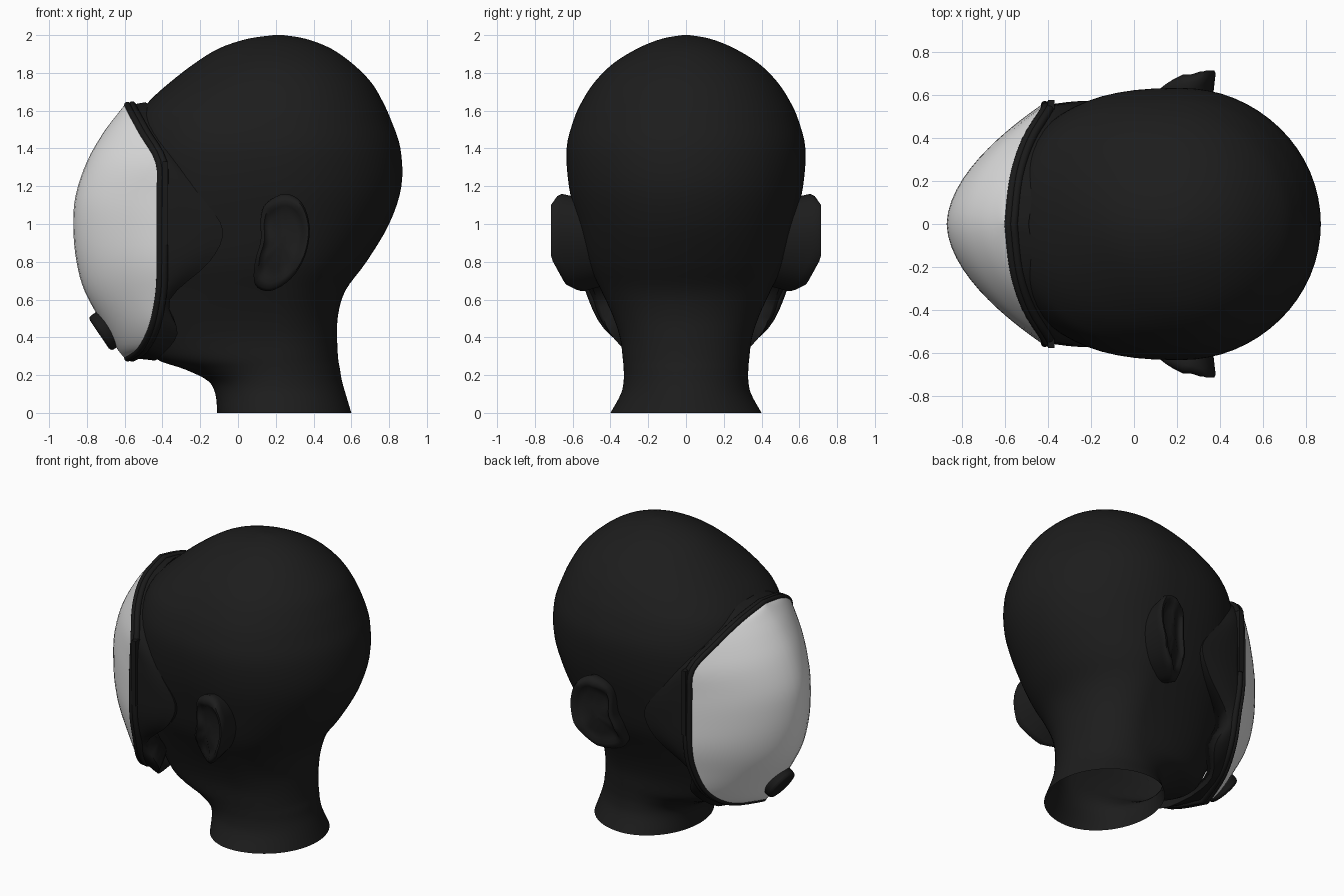
import bpy, bmesh, math
from mathutils import Vector

cube = bpy.data.objects.get("Cube")
if cube:
    bpy.data.objects.remove(cube)


def material(name, grey, roughness):
    mat = bpy.data.materials.new(name)
    mat.use_nodes = True
    colour = (grey, grey, grey, 1)
    mat.diffuse_color = colour
    shader = mat.node_tree.nodes["Principled BSDF"]
    shader.inputs["Base Color"].default_value = colour
    shader.inputs["Roughness"].default_value = roughness
    return mat


HEAD = material("matte black", 0.012, 0.6)
RUBBER = material("rubber black", 0.01, 0.6)
SHELL = material("pale grey", 0.78, 0.5)


def spline(points, steps, closed=False):
    """Smooth samples through control tuples of any size."""
    points = [Vector(p) for p in points]
    count = len(points)

    def control(i):
        return points[i % count] if closed else points[max(0, min(count - 1, i))]

    samples = []
    for i in range(count if closed else count - 1):
        a, b, c, d = (control(i + k) for k in (-1, 0, 1, 2))
        for step in range(steps):
            t = step / steps
            samples.append(b + (c - a) * (t / 2)
                           + (a * 2 - b * 5 + c * 4 - d) * (t * t / 2)
                           + (b * 3 - a - c * 3 + d) * (t ** 3 / 2))
    if not closed:
        samples.append(points[-1])
    return samples


def finish(obj, mat, angle=60):
    obj.data.materials.append(mat)
    bpy.ops.object.select_all(action="DESELECT")
    obj.select_set(True)
    bpy.context.view_layer.objects.active = obj
    bpy.ops.object.shade_smooth_by_angle(angle=math.radians(angle))
    return obj


def loft(name, rows, mat, closed=True, cap_end=False):
    """Skin a list of equally long point rows."""
    bm = bmesh.new()
    grid = [[bm.verts.new(p) for p in row] for row in rows]
    size = len(grid[0])
    for low, high in zip(grid, grid[1:]):
        for i in range(size if closed else size - 1):
            j = (i + 1) % size
            bm.faces.new((low[i], low[j], high[j], high[i]))
    if cap_end:
        bm.faces.new(grid[-1])
    bmesh.ops.remove_doubles(bm, verts=bm.verts, dist=0.0005)
    bmesh.ops.recalc_face_normals(bm, faces=bm.faces)
    mesh = bpy.data.meshes.new(name)
    bm.to_mesh(mesh)
    bm.free()
    obj = bpy.data.objects.new(name, mesh)
    bpy.context.collection.objects.link(obj)
    return finish(obj, mat)


# Head and neck: height, front x, back x, half width, front squareness
head_sections = [
    (0, -.11, .6, .4, 1), (.1, -.12, .57, .345, 1), (.17, -.16, .55, .33, 1),
    (.23, -.28, .54, .33, 1), (.29, -.44, .53, .335, .95),
    (.4, -.5, .525, .35, .85), (.52, -.53, .53, .39, .8),
    (.65, -.55, .57, .45, .8), (.8, -.57, .68, .52, .8), (1, -.58, .8, .575, .8),
    (1.2, -.58, .865, .62, .8), (1.4, -.57, .86, .632, .8),
    (1.55, -.54, .81, .595, .82), (1.65, -.47, .765, .55, .86),
    (1.75, -.36, .705, .485, .92), (1.85, -.23, .605, .385, 1),
    (1.93, -.1, .49, .255, 1), (1.98, .05, .36, .13, 1), (2, .19, .24, .02, 1)]
MIDDLE = 0.22
head_rows = []
for z, front, back, width, square in spline(head_sections, 4):
    ring = []
    for i in range(64):
        angle = math.tau * i / 64
        c, s = math.cos(angle), math.sin(angle)
        if c > 0:
            x, y = (back - MIDDLE) * c, width * s
        else:
            x = (front - MIDDLE) * abs(c) ** square
            y = width * math.copysign(abs(s) ** square, s)
        ring.append((MIDDLE + x, y, z))
    head_rows.append(ring)
loft("head", head_rows, HEAD, cap_end=True)

# Ears: an outline in x and z, flared outward toward the back
ear_outline = spline([
    (.12, 1.03), (.15, 1.11), (.25, 1.16), (.34, 1.11), (.38, .98), (.355, .83),
    (.28, .71), (.17, .645), (.09, .68), (.09, .8), (.12, .91)], 4, True)
ear_layers = [(.85, -.2), (.97, -.05), (1, -.015), (.95, 0), (.84, -.005),
              (.74, -.03), (.55, -.05), (.2, -.05)]


def ear_point(p, scale, depth, side):
    x = .24 + (p.x - .24) * scale
    z = .92 + (p.y - .92) * scale
    flare = max(0, min(1, (x - .07) / .16))
    y = .59 + .125 * flare + depth
    y -= .55 * max(0, .82 - z) + .7 * max(0, z - 1.1)
    return x, side * y, z


for side, label in ((1, "right"), (-1, "left")):
    rows = [[ear_point(p, scale, depth, side) for p in ear_outline]
            for scale, depth in ear_layers]
    # the model faces -x, so +y is its own right side
    loft(label + "_ear", rows, HEAD, cap_end=True)

# Mask edge from brow to chin: x, y, z, and centreline x of the visor
rim_half = spline([
    (-.6, 0, 1.63, -.6), (-.575, .22, 1.58, -.64), (-.52, .39, 1.48, -.715),
    (-.435, .53, 1.33, -.8), (-.43, .55, 1.15, -.86), (-.43, .555, .98, -.872),
    (-.43, .55, .8, -.855), (-.435, .51, .64, -.81), (-.47, .42, .46, -.71),
    (-.53, .25, .34, -.64), (-.6, 0, .29, -.6)], 4)
skirt_half = spline([
    (-.49, 0, 1.645), (-.46, .2, 1.61), (-.39, .41, 1.45), (-.3, .52, 1.3),
    (-.19, .56, 1.14), (-.08, .565, .97), (-.15, .545, .8), (-.36, .47, .6),
    (-.32, .4, .42), (-.42, .25, .29), (-.46, 0, .28)], 4)


def full_loop(half, shift=0):
    right = [Vector((p[0] + shift, p[1], p[2])) for p in half]
    left = [Vector((p.x, -p.y, p.z)) for p in right[-2:0:-1]]
    return right + left


# Visor: a dome bulging forward from the rim
visor_rows = []
for edge_x, edge_y, z, centre_x in rim_half:
    row = []
    for i in range(33):
        t = math.sin(math.pi * (i / 32 - .5))
        bulge = 1 - abs(t) ** 1.82
        row.append((edge_x + (centre_x - edge_x) * bulge, edge_y * t, z))
    visor_rows.append(row)
loft("visor", visor_rows, SHELL, closed=False)


# Twin beads framing the visor
def bead(name, points, radius):
    curve = bpy.data.curves.new(name, "CURVE")
    curve.dimensions = "3D"
    curve.bevel_depth = radius
    curve.bevel_resolution = 3
    path = curve.splines.new("POLY")
    path.points.add(len(points) - 1)
    for target, p in zip(path.points, points):
        target.co = (*p, 1)
    path.use_cyclic_u = True
    obj = bpy.data.objects.new(name, curve)
    bpy.context.collection.objects.link(obj)
    bpy.ops.object.select_all(action="DESELECT")
    obj.select_set(True)
    bpy.context.view_layer.objects.active = obj
    bpy.ops.object.convert(target="MESH")
    finish(bpy.context.object, RUBBER)


bead("visor_rim", full_loop(rim_half, .015), .018)
bead("rear_rim", full_loop(rim_half, .04), .02)

# Rubber skirt from the rim to the face, with a lip folded inward
inner, outer = full_loop(rim_half, .03), full_loop(skirt_half)
skirt_rows = []
for k in range(7):
    t = k / 6
    swell = 1 + .02 * math.sin(math.pi * t)
    row = [a.lerp(b, t) for a, b in zip(inner, outer)]
    skirt_rows.append([(p.x, p.y * swell, p.z) for p in row])
skirt_rows.append([(p.x - .02, p.y * .7, .95 + (p.z - .95) * .88) for p in outer])
skirt = loft("face_skirt", skirt_rows, RUBBER)
thickness = skirt.modifiers.new("thickness", "SOLIDIFY")
thickness.thickness = .012

# Side clips along the rim
for side, label in ((1, "right"), (-1, "left")):
    bpy.ops.mesh.primitive_cube_add(size=1, location=(-.385, side * .555, 1.11))
    clip = bpy.context.object
    clip.name = label + "_side_clip"
    clip.scale = (.03, .045, .44)
    finish(clip, RUBBER, 30)

# Round breathing valve low on the visor
facing = Vector((-.83, 0, -.56))
bpy.ops.mesh.primitive_cylinder_add(
    vertices=32, radius=.108, depth=.07, location=(-.705, 0, .435),
    rotation=facing.to_track_quat("Z", "Y").to_euler())
valve = bpy.context.object
valve.name = "breathing_valve"
bevel = valve.modifiers.new("soft edge", "BEVEL")
bevel.width = .02
bevel.segments = 3
finish(valve, RUBBER, 40)
